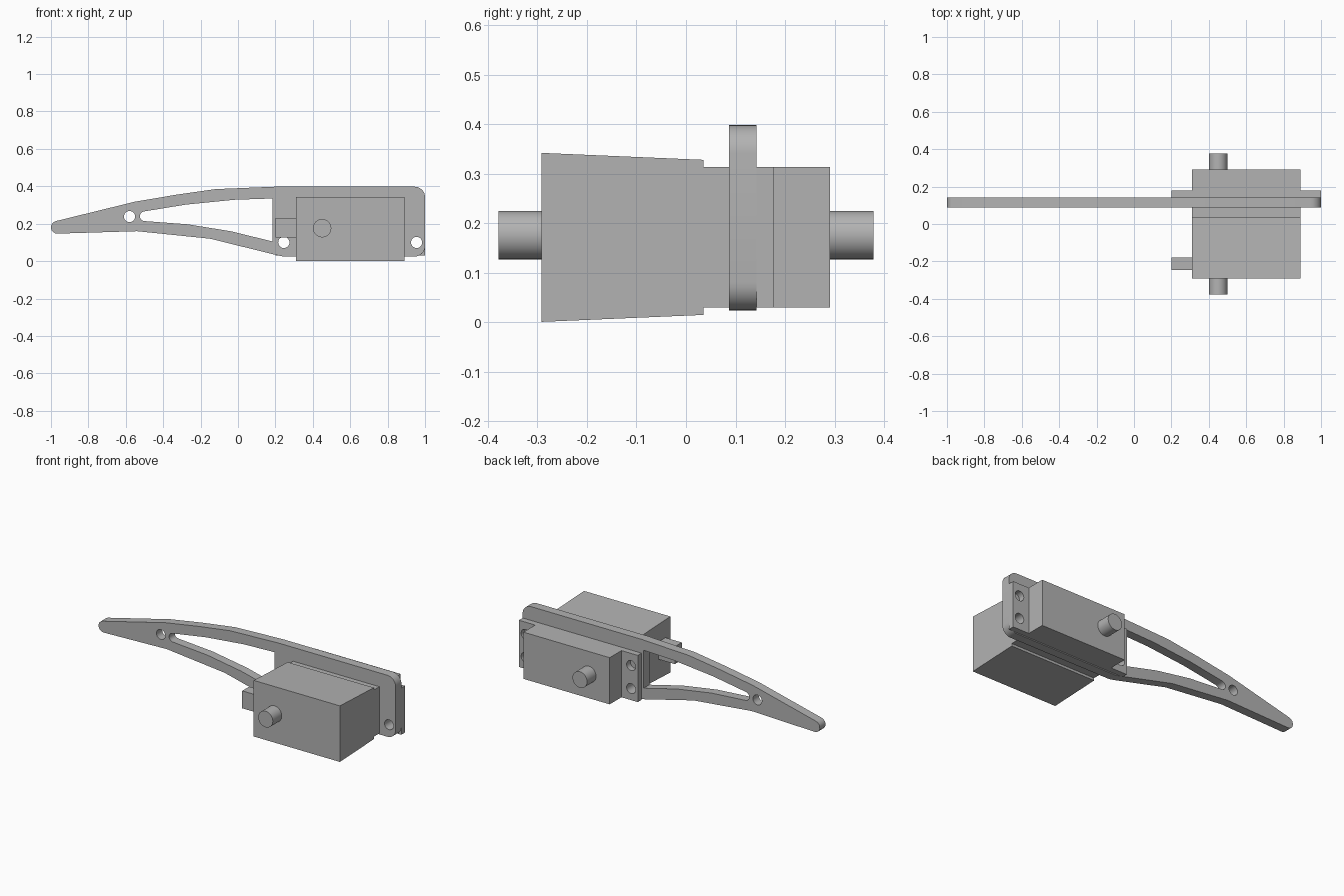
import bpy, bmesh
from math import cos, sin, pi, radians

cube = bpy.data.objects.get("Cube")
if cube:
    bpy.data.objects.remove(cube, do_unlink=True)

grey = bpy.data.materials.new("plain grey")
grey.use_nodes = True
grey.diffuse_color = (0.45, 0.45, 0.45, 1)
grey.node_tree.nodes["Principled BSDF"].inputs["Base Color"].default_value = (0.45, 0.45, 0.45, 1)


def arc(x, z, r, start, end, steps=8):
    """Points along a circular arc, angles in degrees."""
    angles = [radians(start + (end - start) * i / steps) for i in range(steps + 1)]
    return [(x + r * cos(a), z + r * sin(a)) for a in angles]


def hole(x, z, r=0.03):
    return arc(x, z, r, 0, 360, 24)[:-1]


def finish(obj):
    obj.data.materials.clear()
    obj.data.materials.append(grey)
    bpy.ops.object.select_all(action='DESELECT')
    obj.select_set(True)
    bpy.context.view_layer.objects.active = obj
    bpy.ops.object.shade_smooth_by_angle(angle=radians(25))


def sheet(name, loops, y0, y1):
    """Upright flat plate from an outline and its openings."""
    curve = bpy.data.curves.new(name, 'CURVE')
    curve.dimensions = '2D'
    curve.fill_mode = 'BOTH'
    curve.extrude = (y1 - y0) / 2
    for loop in loops:
        spline = curve.splines.new('POLY')
        spline.points.add(len(loop) - 1)
        for p, (x, z) in zip(spline.points, loop):
            p.co = (x, z, 0, 1)
        spline.use_cyclic_u = True
    obj = bpy.data.objects.new(name, curve)
    bpy.context.collection.objects.link(obj)
    obj.location.y = (y0 + y1) / 2
    obj.rotation_euler.x = pi / 2
    bpy.ops.object.select_all(action='DESELECT')
    obj.select_set(True)
    bpy.context.view_layer.objects.active = obj
    bpy.ops.object.convert(target='MESH')
    obj = bpy.context.object
    bm = bmesh.new()
    bm.from_mesh(obj.data)
    bmesh.ops.remove_doubles(bm, verts=bm.verts, dist=0.0001)
    bmesh.ops.dissolve_limit(bm, angle_limit=0.01, verts=bm.verts, edges=bm.edges)
    bmesh.ops.recalc_face_normals(bm, faces=bm.faces)
    bm.to_mesh(obj.data)
    bm.free()
    finish(obj)


def block(name, x0, x1, y0, y1, z0, z1, taper=0):
    """Box whose back end is narrower in height by taper at top and bottom."""
    bpy.ops.mesh.primitive_cube_add(size=1)
    obj = bpy.context.object
    obj.name = name
    for v in obj.data.vertices:
        back, top = v.co.y > 0, v.co.z > 0
        t = taper if back else 0
        v.co = (x1 if v.co.x > 0 else x0, y1 if back else y0, z1 - t if top else z0 + t)
    finish(obj)


def shaft(name, y0, y1):
    bpy.ops.mesh.primitive_cylinder_add(vertices=32, radius=0.049, depth=y1 - y0,
                                        location=(0.45, (y0 + y1) / 2, 0.176),
                                        rotation=(pi / 2, 0, 0))
    bpy.context.object.name = name
    finish(bpy.context.object)


# Long curved arm with a tapering opening, rounded tip and screw holes
arm_outline = (
    [(0.2, 0.398), (-0.12, 0.385), (-0.33, 0.355), (-0.55, 0.318)]
    + arc(-0.966, 0.181, 0.034, 105, 272)
    + [(-0.54, 0.16), (-0.15, 0.12), (0.22, 0.029)]
    + arc(0.25, 0.055, 0.031, 255, 270, 2)
    + arc(0.944, 0.08, 0.056, 270, 360)
    + arc(0.944, 0.342, 0.056, 0, 90))
arm_opening = (
    [(0.185, 0.335), (-0.02, 0.328), (-0.28, 0.302)]
    + arc(-0.499, 0.24, 0.026, 100, 262)
    + [(-0.27, 0.197), (-0.04, 0.16), (0.185, 0.105)])
lower_holes = [hole(x, 0.1) for x in (0.245, 0.955)]
sheet("arm", [arm_outline, arm_opening, hole(-0.58, 0.238)] + lower_holes, 0.087, 0.142)

# Motor mounting flange with two screw holes at each end
flange_outline = [(0.2, 0.03), (1, 0.03), (1, 0.314), (0.2, 0.314)]
upper_holes = [hole(x, 0.24) for x in (0.245, 0.955)]
sheet("mounting_flange", [flange_outline] + lower_holes + upper_holes, 0.142, 0.178)

# Motor body, tapered front housing and cable block
block("motor_body", 0.31, 0.89, 0.03, 0.291, 0.03, 0.314)
block("front_housing", 0.31, 0.89, -0.292, 0.035, 0.001, 0.342, 0.014)
block("cable_block", 0.2, 0.315, -0.245, -0.178, 0.125, 0.231)

# Output shafts on both ends
shaft("front_shaft", -0.378, -0.28)
shaft("back_shaft", 0.28, 0.378)
